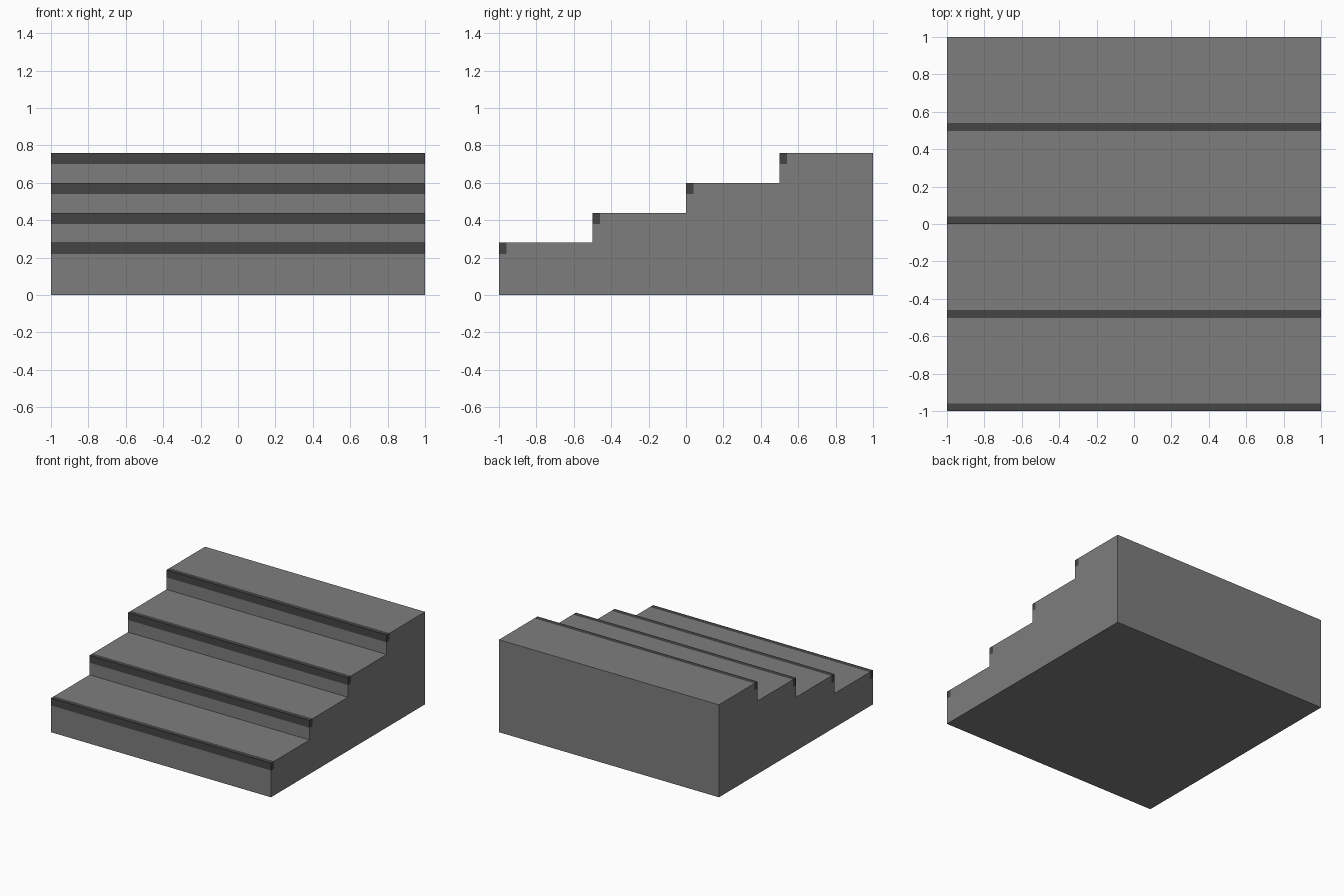
import bpy
import bmesh

cube = bpy.data.objects.get("Cube")
if cube:
    bpy.data.objects.remove(cube, do_unlink=True)

STEPS = 4
WIDTH = 2.0
TREAD = 0.5
FIRST_HEIGHT = 0.28
RISE = 0.16
NOSE_DEPTH = 0.04
NOSE_HEIGHT = 0.06


def make_material(name, value):
    colour = (value, value, value, 1.0)
    mat = bpy.data.materials.new(name)
    mat.use_nodes = True
    mat.diffuse_color = colour
    mat.node_tree.nodes["Principled BSDF"].inputs["Base Color"].default_value = colour
    return mat


def extrude_profile(name, profile, mat):
    """Extrude a (y, z) side profile across the full width."""
    bm = bmesh.new()
    side = bm.faces.new([bm.verts.new((-WIDTH / 2, y, z)) for y, z in profile])
    result = bmesh.ops.extrude_face_region(bm, geom=[side], use_keep_orig=True)
    moved = [v for v in result["geom"] if isinstance(v, bmesh.types.BMVert)]
    bmesh.ops.translate(bm, verts=moved, vec=(WIDTH, 0, 0))
    bmesh.ops.recalc_face_normals(bm, faces=bm.faces)
    mesh = bpy.data.meshes.new(name)
    bm.to_mesh(mesh)
    bm.free()
    mesh.materials.append(mat)
    bpy.context.collection.objects.link(bpy.data.objects.new(name, mesh))


concrete = make_material("concrete grey", 0.208)
dark = make_material("dark nosing grey", 0.06)

# Stepped body with a notch at each front edge, filled by a flush dark nosing
body = [(-1, 0)]
for i in range(STEPS):
    front, top = -1 + i * TREAD, FIRST_HEIGHT + i * RISE
    back, low = front + NOSE_DEPTH, top - NOSE_HEIGHT
    body += [(front, low), (back, low), (back, top), (front + TREAD, top)]
    nosing = [(front, low), (back, low), (back, top), (front, top)]
    extrude_profile(f"step_nosing_{i + 1}", nosing, dark)
body.append((1, 0))
extrude_profile("stair_steps", body, concrete)
